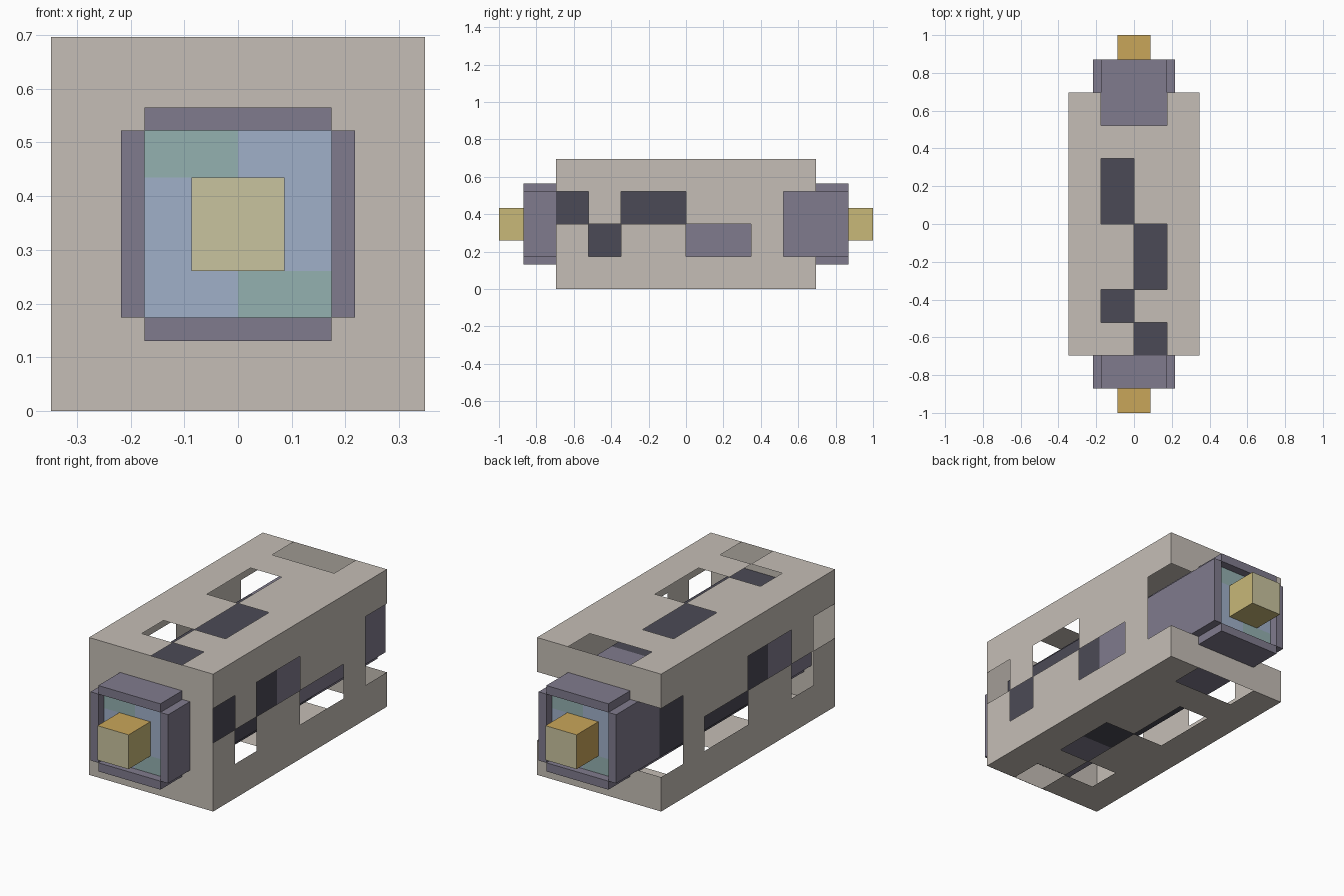
import bpy, bmesh
from mathutils import Vector

cube = bpy.data.objects.get("Cube")
if cube:
    bpy.data.objects.remove(cube, do_unlink=True)

U = 2 / 11.5  # one grid cell


def material(name, hex_code):
    rgb = [int(hex_code[i:i + 2], 16) / 255 for i in (0, 2, 4)]
    lin = [c / 12.92 if c < 0.04045 else ((c + 0.055) / 1.055) ** 2.4 for c in rgb]
    m = bpy.data.materials.new(name)
    m.use_nodes = True
    m.diffuse_color = (*lin, 1)
    m.node_tree.nodes["Principled BSDF"].inputs["Base Color"].default_value = (*lin, 1)
    return m


STONE = material("warm grey", "c5beb6")
PURPLE = material("grey purple", "807b8d")
DARK = material("dark slate", "4b4a56")
BLUE = material("pale blue", "a0b0c9")
TEAL = material("pale teal", "94b1b0")
PALE = material("pale yellow", "c9c49f")
KHAKI = material("khaki", "c8b878")
GOLD = material("gold", "c9a65a")


def finish(bm, name, mats):
    # cell coordinates: y runs 0..8 along the shell, z starts at 0
    for v in bm.verts:
        v.co = Vector((v.co.x, v.co.y - 4, v.co.z)) * U
    mesh = bpy.data.meshes.new(name)
    bm.to_mesh(mesh)
    bm.free()
    for m in mats:
        mesh.materials.append(m)
    obj = bpy.data.objects.new(name, mesh)
    bpy.context.collection.objects.link(obj)
    return obj


def box(name, lo, hi, mats, cuts=(), rule=None):
    bm = bmesh.new()
    bmesh.ops.create_cube(bm, size=1)
    for v in bm.verts:
        v.co = [a + (b - a) * (c + 0.5) for a, b, c in zip(lo, hi, v.co)]
    for axis, at in cuts:
        co, no = Vector(), Vector()
        co[axis], no[axis] = at, 1
        bmesh.ops.bisect_plane(bm, geom=bm.verts[:] + bm.edges[:] + bm.faces[:],
                               plane_co=co, plane_no=no)
    bm.normal_update()
    if rule:
        for f in bm.faces:
            f.material_index = rule(f.calc_center_median(), f.normal)
    return finish(bm, name, mats)


# Thin outer shell, made of unit cells with stepped openings
def hole(along, across):
    """Openings shared by opposite walls; across counts 0..3."""
    if across not in (1, 2):
        return False
    if along == 7:
        return True
    return across == (2 if along in (0, 2, 3) else 1) and along != 6


shell = bmesh.new()


def cell(corner, a, b, outward):
    c, a, b = Vector(corner), Vector(a), Vector(b)
    f = shell.faces.new([shell.verts.new(p) for p in (c, c + a, c + a + b, c + b)])
    f.normal_update()
    if f.normal.dot(Vector(outward)) < 0:
        f.normal_flip()


X, Y, Z = (1, 0, 0), (0, 1, 0), (0, 0, 1)
for j in range(4):
    for i in range(8):
        if not hole(i, j):
            for s in (-1, 1):
                cell((2 * s, i, j), Y, Z, (s, 0, 0))
                cell((j - 2, i, 2 + 2 * s), X, Y, (0, 0, s))
    for k in range(4):
        cell((j - 2, 0, k), X, Z, (0, -1, 0))
        if k in (0, 3):
            cell((j - 2, 8, k), X, Z, (0, 1, 0))
bmesh.ops.remove_doubles(shell, verts=shell.verts[:], dist=0.001)
finish(shell, "outer_shell", [STONE])


# Four long plates round the core, each with a dark middle stretch
def plate(name, lo, hi, start, end):
    box(name, lo, hi, [PURPLE, DARK], [(1, start), (1, end)],
        lambda c, n: int(start < c.y < end and abs(n.y) < 0.5))


plate("left_plate", (1, -1, 1), (1.25, 9, 3), 0, 4)
plate("right_plate", (-1.25, -1, 1), (-1, 9, 3), 2, 7)
plate("top_plate", (-1, -1, 3), (1, 9, 3.25), 0, 6)
plate("bottom_plate", (-1, -1, 0.75), (1, 9, 1), 2, 6)


# Core, with chequered end caps
def core_colour(c, n):
    if abs(n.y) < 0.5:
        return 0
    side = c.x * n.y
    return 2 if (c.z > 2.5 and side > 0) or (c.z < 1.5 and side < 0) else 1


box("core", (-1, -0.75, 1), (1, 8.75, 3), [DARK, BLUE, TEAL],
    [(0, 0), (2, 1.5), (2, 2.5)], core_colour)


# Square tips on both ends
def tip_colour(c, n):
    if abs(n.y) > 0.5:
        return 0
    return 1 if n.x > 0.5 or n.z < -0.5 else 2


for name, y in (("front_tip", -1.75), ("back_tip", 8.75)):
    box(name, (-0.5, y, 1.5), (0.5, y + 1, 2.5), [PALE, KHAKI, GOLD], rule=tip_colour)
